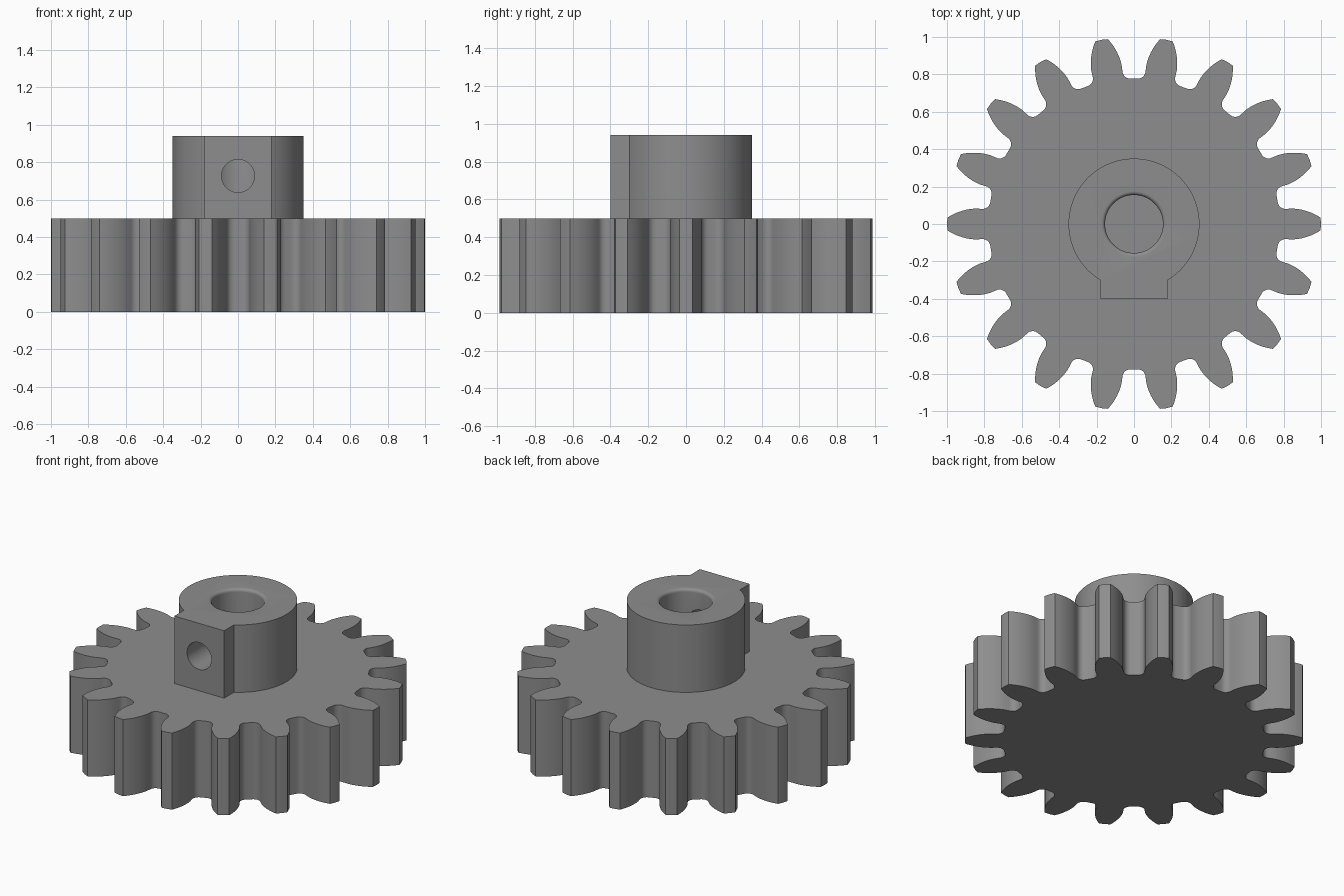
import bpy, bmesh, math

if "Cube" in bpy.data.objects:
    bpy.data.objects.remove(bpy.data.objects["Cube"])

TEETH = 18
GEAR_H, TOP = 0.50, 0.94

metal = bpy.data.materials.new("mid_grey")
metal.diffuse_color = (0.27, 0.27, 0.27, 1)
metal.use_nodes = True
metal.node_tree.nodes["Principled BSDF"].inputs["Base Color"].default_value = metal.diffuse_color


def add_object(name, bm):
    bmesh.ops.recalc_face_normals(bm, faces=bm.faces)
    mesh = bpy.data.meshes.new(name)
    bm.to_mesh(mesh)
    bm.free()
    obj = bpy.data.objects.new(name, mesh)
    bpy.context.collection.objects.link(obj)
    mesh.materials.append(metal)
    return obj


def prism(name, outline, z0, z1):
    bm = bmesh.new()
    face = bm.faces.new([bm.verts.new((x, y, z0)) for x, y in outline])
    ext = bmesh.ops.extrude_face_region(bm, geom=[face])["geom"]
    bmesh.ops.translate(bm, vec=(0, 0, z1 - z0),
                        verts=[v for v in ext if isinstance(v, bmesh.types.BMVert)])
    return add_object(name, bm)


def lathe(name, profile, steps=96):
    # closed solid of revolution about z; profile starts and ends on the axis
    bm = bmesh.new()
    vs = [bm.verts.new((r, 0, z)) for r, z in profile]
    es = [bm.edges.new(p) for p in zip(vs, vs[1:])]
    bmesh.ops.spin(bm, geom=vs + es, cent=(0, 0, 0), axis=(0, 0, 1),
                   angle=2 * math.pi, steps=steps)
    bmesh.ops.remove_doubles(bm, verts=bm.verts, dist=1e-5)
    return add_object(name, bm)


def cut(obj, cutter):
    mod = obj.modifiers.new("cut", 'BOOLEAN')
    mod.operation, mod.solver, mod.object = 'DIFFERENCE', 'EXACT', cutter
    bpy.context.view_layer.objects.active = obj
    bpy.ops.object.modifier_apply(modifier=mod.name)
    bpy.data.objects.remove(cutter)


def smooth(obj):
    bpy.ops.object.select_all(action='DESELECT')
    obj.select_set(True)
    bpy.context.view_layer.objects.active = obj
    bpy.ops.object.shade_smooth_by_angle(angle=math.radians(30))


# Toothed wheel: half a gap as (sideways, radial), rounded root then bulging flank
half = [(0, 0.777)]
for i in range(7):
    a = math.radians(15 * i)
    half.append((0.020 + 0.042 * math.sin(a), 0.819 - 0.042 * math.cos(a)))
half += [(0.066, 0.85), (0.072, 0.873), (0.080, 0.895), (0.091, 0.919),
         (0.104, 0.942), (0.120, 0.965), (0.139, 0.988)]
gap = [(-u, r) for u, r in half[:0:-1]] + half
outline = []
for k in range(TEETH):
    base = 2 * math.pi * (k + 0.5) / TEETH
    for u, r in gap:
        a = base + math.atan2(u, r)
        outline.append((math.hypot(u, r) * math.cos(a), math.hypot(u, r) * math.sin(a)))
    tip = base + math.pi / TEETH
    outline.append((math.cos(tip), math.sin(tip)))
gear = prism("toothed_wheel", outline, 0, GEAR_H)

# Hub: round boss with a flat pad on the front
R, PAD = 0.35, 0.18
start = -math.acos(PAD / R)
sweep = 2 * math.pi - (math.pi + 2 * start)
hub_outline = [(R * math.cos(start + sweep * i / 96), R * math.sin(start + sweep * i / 96))
               for i in range(97)]
hub_outline += [(-PAD, -0.40), (PAD, -0.40)]
hub = prism("hub", hub_outline, GEAR_H, TOP)

# Shaft bore with a rounded rim
bore = [(0, 0.4), (0.155, 0.4)]
for i in range(7):
    a = math.radians(15 * i)
    bore.append((0.175 - 0.02 * math.cos(a), TOP - 0.02 + 0.02 * math.sin(a)))
bore += [(0.175, 1.1), (0, 1.1)]
cut(hub, lathe("bore_cutter", bore))

# Set screw hole from the pad into the bore
screw = lathe("screw_cutter", [(0, 0), (0.088, 0), (0.088, 0.5), (0, 0.5)], 64)
screw.rotation_euler = (math.pi / 2, 0, 0)
screw.location = (0, 0, 0.727)
bpy.context.view_layer.update()
cut(hub, screw)

smooth(gear)
smooth(hub)
